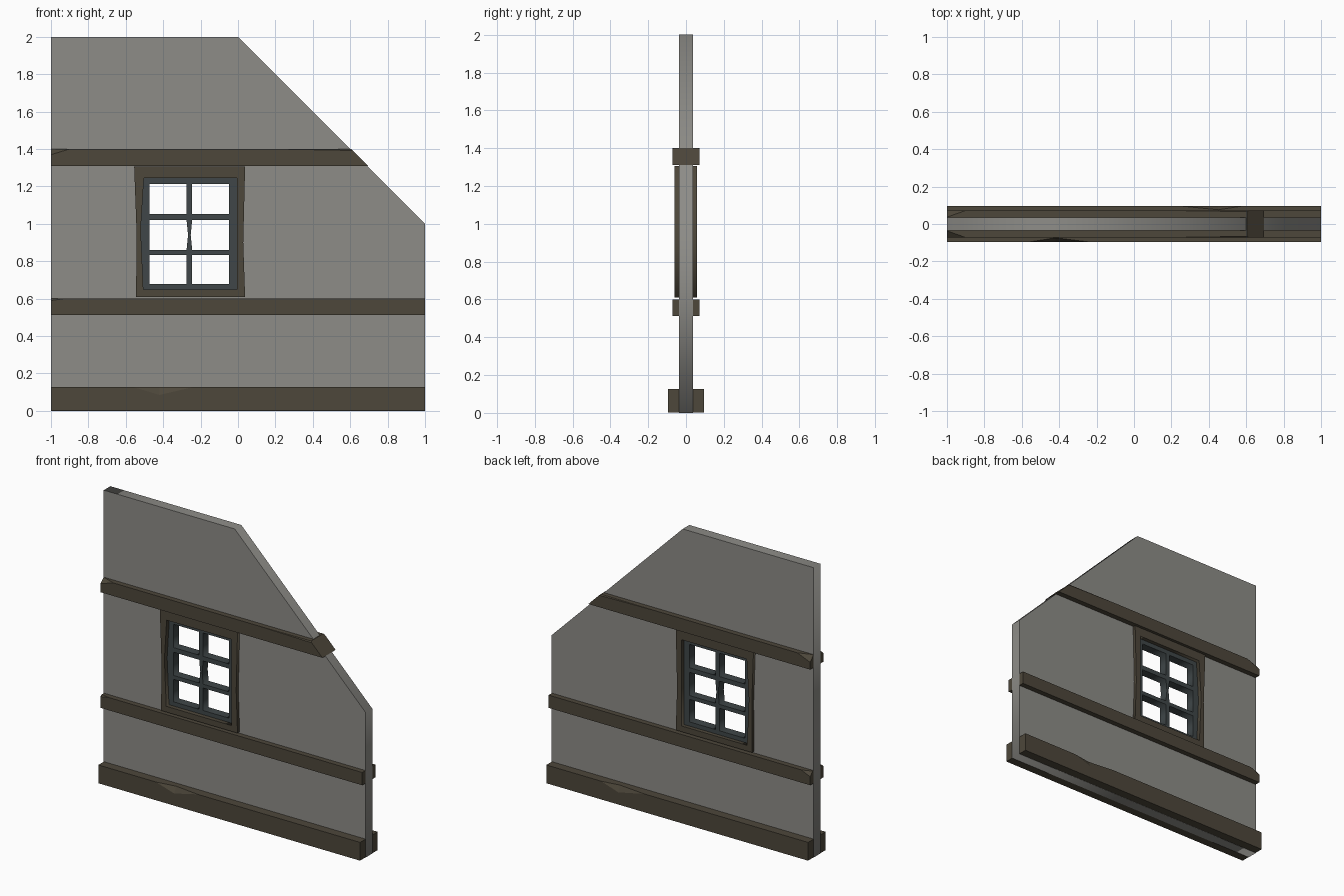
import bpy, bmesh

if "Cube" in bpy.data.objects:
    bpy.data.objects.remove(bpy.data.objects["Cube"])


def material(name, rgb):
    m = bpy.data.materials.new(name)
    m.diffuse_color = (*rgb, 1)
    m.use_nodes = True
    m.node_tree.nodes["Principled BSDF"].inputs["Base Color"].default_value = m.diffuse_color
    return m


PLASTER = material("grey plaster", (0.27, 0.265, 0.245))
WOOD = material("dark oak", (0.075, 0.063, 0.043))
SASH = material("slate blue paint", (0.05, 0.062, 0.065))


def panel(name, loops, y0, y1, mat):
    """Upright flat panel: the first loop is the outline, the others are holes."""
    cu = bpy.data.curves.new(name, 'CURVE')
    cu.dimensions = '2D'
    cu.fill_mode = 'BOTH'
    cu.extrude = (y1 - y0) / 2
    for loop in loops:
        s = cu.splines.new('POLY')
        s.points.add(len(loop) - 1)
        for p, (x, z) in zip(s.points, loop):
            p.co = (x, z, -(y0 + y1) / 2, 1)
        s.use_cyclic_u = True
    ob = bpy.data.objects.new(name, cu)
    bpy.context.collection.objects.link(ob)
    ob.rotation_euler.x = 1.5707963
    cu.materials.append(mat)
    bpy.ops.object.select_all(action='DESELECT')
    ob.select_set(True)
    bpy.context.view_layer.objects.active = ob
    bpy.ops.object.convert(target='MESH')
    return ob


def beam(name, z0, z1, half, sections, slope=False):
    """Timber lofted along x; each section is (x, front chip, back chip),
    a chip being (depth in y, depth in z) cut from that top edge."""
    bm = bmesh.new()
    rings = []
    for x, (fy, fz), (by, bz) in sections:
        pts = [(-half, z0), (half, z0), (half, z1 - bz),
               (half - by, z1), (-half + fy, z1), (-half, z1 - fz)]
        last = slope and x == sections[-1][0]
        # the roof end follows the 45 degree slope
        rings.append([bm.verts.new((x + (z1 - z if last else 0), y, z)) for y, z in pts])
    for a, b in zip(rings, rings[1:]):
        for i in range(6):
            j = (i + 1) % 6
            bm.faces.new((a[i], a[j], b[j], b[i]))
    bm.faces.new(rings[0])
    bm.faces.new(rings[-1])
    bmesh.ops.remove_doubles(bm, verts=bm.verts, dist=1e-5)
    bmesh.ops.dissolve_degenerate(bm, edges=bm.edges, dist=1e-5)
    bmesh.ops.recalc_face_normals(bm, faces=bm.faces)
    me = bpy.data.meshes.new(name)
    bm.to_mesh(me)
    bm.free()
    me.materials.append(mat := WOOD)
    bpy.context.collection.objects.link(bpy.data.objects.new(name, me))


def rect(x0, x1, z0, z1):
    return [(x0, z0), (x1, z0), (x1, z1), (x0, z1)]


# Wall with the sloped corner and window opening
panel("wall", [[(-1, 0), (1, 0), (1, 1), (0, 2), (-1, 2)],
               rect(-0.53, 0.015, 0.63, 1.27)], -0.036, 0.036, PLASTER)

# Horizontal timbers with chipped edges
N = (0, 0)
beam("sill_beam", 0.001, 0.127, 0.096, [
    (-0.999, N, N), (-0.56, N, N), (-0.42, (0.022, 0.042), N), (-0.24, N, N),
    (0.25, N, N), (0.45, N, (0.02, 0.042)), (0.58, N, N), (0.999, N, N)])
beam("middle_rail", 0.512, 0.6, 0.072, [
    (-0.999, (0.01, 0.01), (0.025, 0.03)), (-0.93, N, N), (0.999, N, N)])
beam("upper_rail", 1.31, 1.4, 0.072, [
    (-0.999, (0.035, 0.03), (0.035, 0.04)), (-0.9, N, N), (0.2, N, N),
    (0.605, (0.006, 0.008), (0.006, 0.008))], slope=True)

# Rough-hewn window surround
panel("window_surround", [
    [(-0.545, 0.61), (0.038, 0.61), (0.028, 0.9), (0.038, 1.306),
     (-0.555, 1.306), (-0.542, 0.95)],
    [(-0.506, 0.65), (-0.006, 0.65), (-0.006, 1.245), (-0.503, 1.245), (-0.52, 0.97)]],
    -0.06, 0.057, WOOD)

# Six-pane sash, the centre bar slightly worn at mid height
panes = []
for z0, z1 in ((0.679, 0.834), (0.861, 1.021), (1.053, 1.214)):
    left, right = rect(-0.472, -0.275, z0, z1), rect(-0.245, -0.047, z0, z1)
    if z0 == 0.861:
        left.insert(2, (-0.267, 0.94))
        right.append((-0.253, 0.94))
    panes += [left, right]
panel("window_sash", [rect(-0.522, -0.004, 0.648, 1.247)] + panes, -0.03, 0.03, SASH)
